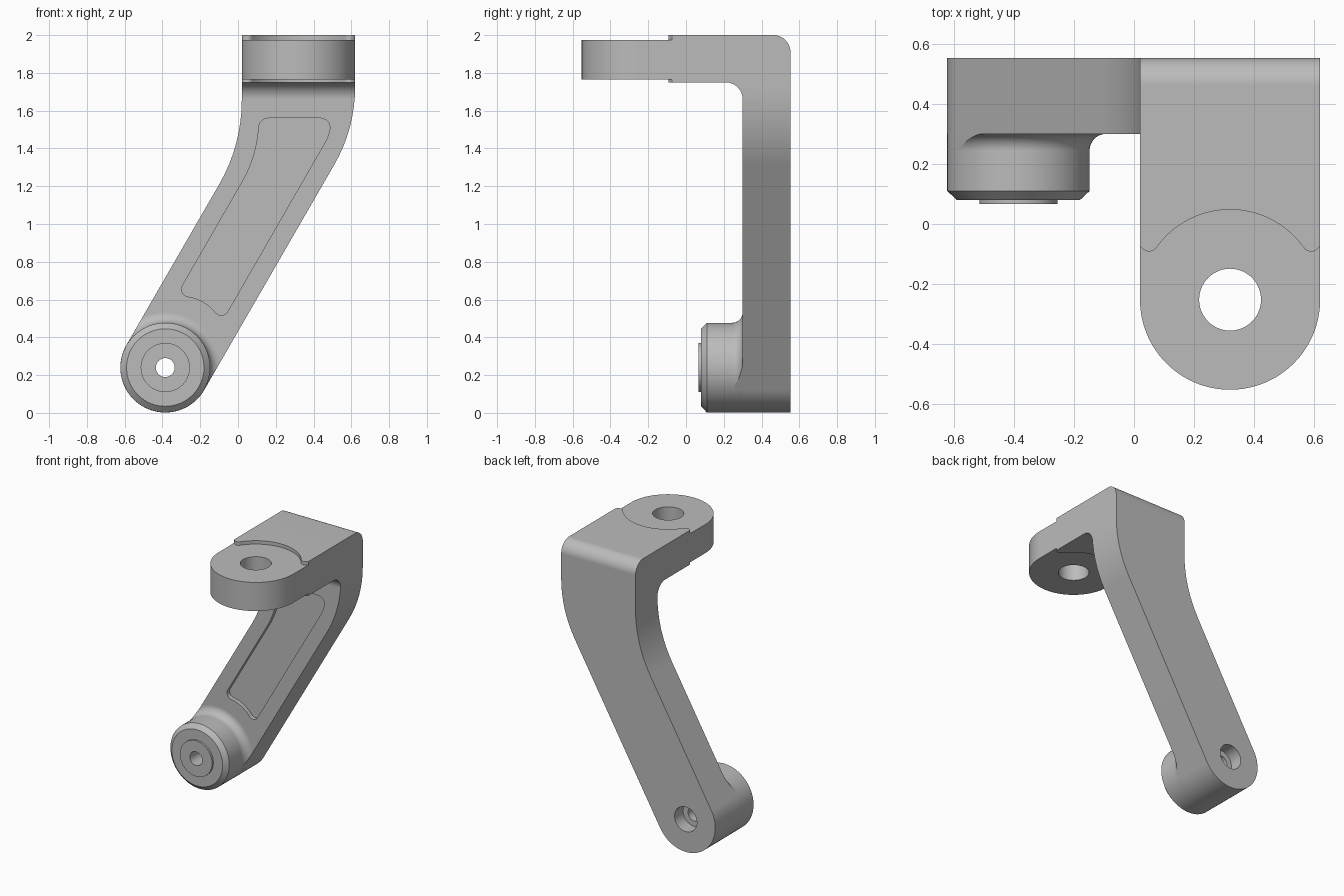
import bpy, bmesh, math
from mathutils import Vector, Matrix

if "Cube" in bpy.data.objects:
    bpy.data.objects.remove(bpy.data.objects["Cube"])

PIVOT = Vector((-0.385, 0.24))      # lower boss centre in x, z
EYE = Vector((0.32, -0.252))        # eyelet centre in x, y


def arc(c, r, a0, a1, n):
    return [(c[0] + r * math.cos(math.radians(a0 + (a1 - a0) * i / n)),
             c[1] + r * math.sin(math.radians(a0 + (a1 - a0) * i / n))) for i in range(n + 1)]


def circle(c, r, n=96):
    return arc(c, r, 0, 360, n)[:-1]


def rounded(points):
    """Closed outline; points given as (u, v, radius) get a filleted corner."""
    out = []
    for i, q in enumerate(points):
        p = Vector(q[:2])
        if len(q) < 3:
            out.append(tuple(p))
            continue
        da = (Vector(points[i - 1][:2]) - p).normalized()
        db = (Vector(points[(i + 1) % len(points)][:2]) - p).normalized()
        half, r = da.angle(db) / 2, q[2]
        c = p + (da + db).normalized() * (r / math.sin(half))
        s, e = p + da * (r / math.tan(half)) - c, p + db * (r / math.tan(half)) - c
        a0, a1 = math.degrees(math.atan2(s.y, s.x)), math.degrees(math.atan2(e.y, e.x))
        a1 = a0 + (a1 - a0 + 180) % 360 - 180
        out += arc(c, r, a0, a1, max(4, math.ceil(abs(a1 - a0) / 4)))
    return out


def new_object(name, bm):
    bmesh.ops.recalc_face_normals(bm, faces=bm.faces)
    me = bpy.data.meshes.new(name)
    bm.to_mesh(me)
    bm.free()
    ob = bpy.data.objects.new(name, me)
    bpy.context.collection.objects.link(ob)
    return ob


def prism(name, outline, axis, lo, hi):
    """Extrude a 2D outline along the x, y or z axis."""
    place = {'x': lambda u, v, t: (t, u, v),
             'y': lambda u, v, t: (u, t, v),
             'z': lambda u, v, t: (u, v, t)}[axis]
    bm = bmesh.new()
    a = [bm.verts.new(place(u, v, lo)) for u, v in outline]
    b = [bm.verts.new(place(u, v, hi)) for u, v in outline]
    bm.faces.new(a)
    bm.faces.new(b)
    for i in range(len(a)):
        j = (i + 1) % len(a)
        bm.faces.new((a[i], a[j], b[j], b[i]))
    return new_object(name, bm)


def lathe_y(name, profile, n=96):
    """Revolve (radius, y) points about the boss axis."""
    bm = bmesh.new()
    vs = [bm.verts.new((r, y, 0)) for r, y in profile]
    es = [bm.edges.new(p) for p in zip(vs, vs[1:])]
    bmesh.ops.spin(bm, geom=vs + es, cent=(0, 0, 0), axis=(0, 1, 0),
                   angle=math.tau, steps=n)
    bmesh.ops.remove_doubles(bm, verts=bm.verts, dist=1e-5)
    bmesh.ops.transform(bm, matrix=Matrix.Translation((PIVOT.x, 0, PIVOT.y)), verts=bm.verts)
    return new_object(name, bm)


def boolean(ob, tool, op):
    m = ob.modifiers.new("bool", 'BOOLEAN')
    m.operation, m.object, m.solver = op, tool, 'EXACT'
    bpy.context.view_layer.objects.active = ob
    bpy.ops.object.modifier_apply(modifier=m.name)
    bpy.data.objects.remove(tool, do_unlink=True)


def arm_outline(half_width):
    return rounded(arc(PIVOT, half_width, 150, 330, 48)
                   + [(0.62, 1.505, 0.82), (0.62, 2.1), (0.02, 2.1), (0.02, 1.417, 0.89)])


# Bent arm and top plate: front outline crossed with the L-shaped side outline
bracket = prism("bracket_arm", arm_outline(0.238), 'y', -1, 1)
side = rounded([(0.553, -0.1), (0.553, 2.0, 0.09), (-0.7, 2.0), (-0.7, 1.75),
                (0.30, 1.75, 0.09), (0.30, -0.1)])
boolean(bracket, prism("side_shape", side, 'x', -1, 1), 'INTERSECT')

# Rounded end of the eyelet
end = arc(EYE, 0.30, 180, 360, 64) + [(0.75, EYE.y), (0.75, -0.8), (-0.11, -0.8), (-0.11, EYE.y)]
boolean(bracket, prism("end_cutter", end, 'z', 1.6, 2.2), 'DIFFERENCE')

# Shallow curved steps above and below the eyelet
step = rounded([(-0.1, -0.8), (-0.1, 0.05), (0.052, -0.107, 0.03)]
               + arc(EYE, 0.30, 141.5, 38.5, 40)
               + [(0.588, -0.107, 0.03), (0.74, 0.05), (0.74, -0.8)])
for lo, hi in ((1.975, 2.1), (1.6, 1.766)):
    boolean(bracket, prism("step_cutter", step, 'z', lo, hi), 'DIFFERENCE')
boolean(bracket, prism("eye_cutter", circle(EYE, 0.103), 'z', 1.5, 2.2), 'DIFFERENCE')

# Recessed panel on the front of the arm
pocket = rounded([(-0.322, 0.625, 0.04), (0.0945, 1.347, 0.65), (0.115, 1.56, 0.05),
                  (0.50, 1.56, 0.05), (0.4755, 1.458, 0.24),
                  (-0.083, 0.487, 0.04), (-0.1765, 0.601, 0.23)])
boolean(bracket, prism("pocket_cutter", pocket, 'y', 0.2, 0.33), 'DIFFERENCE')

# Pivot boss with chamfer, raised pad and flared root clipped to the arm width
flare = [(0.2922 - 0.055 * math.cos(math.radians(t)), 0.245 + 0.055 * math.sin(math.radians(t)))
         for t in range(0, 91, 6)]
boss = lathe_y("pivot_boss", [(0, 0.066), (0.13, 0.066), (0.13, 0.08), (0.205, 0.08),
                              (0.2372, 0.11)] + flare + [(0.2922, 0.34), (0, 0.34)])
boolean(boss, prism("boss_clip", arm_outline(0.2377), 'y', -0.5, 0.5), 'INTERSECT')
boolean(bracket, boss, 'UNION')

# Through hole and rear counterbore
for r, lo in ((0.05, -0.1), (0.09, 0.455)):
    boolean(bracket, prism("hole_cutter", circle(PIVOT, r, 64), 'y', lo, 0.8), 'DIFFERENCE')

# Grey finish and smooth shading
grey = bpy.data.materials.new("plain grey")
grey.diffuse_color = (0.5, 0.5, 0.5, 1)
grey.use_nodes = True
grey.node_tree.nodes["Principled BSDF"].inputs["Base Color"].default_value = grey.diffuse_color
bracket.data.materials.clear()
bracket.data.materials.append(grey)
for p in bracket.data.polygons:
    p.material_index = 0
bpy.ops.object.select_all(action='DESELECT')
bracket.select_set(True)
bpy.context.view_layer.objects.active = bracket
bpy.ops.object.shade_smooth_by_angle(angle=math.radians(25))
wn = bracket.modifiers.new("even_normals", 'WEIGHTED_NORMAL')
wn.keep_sharp = True
